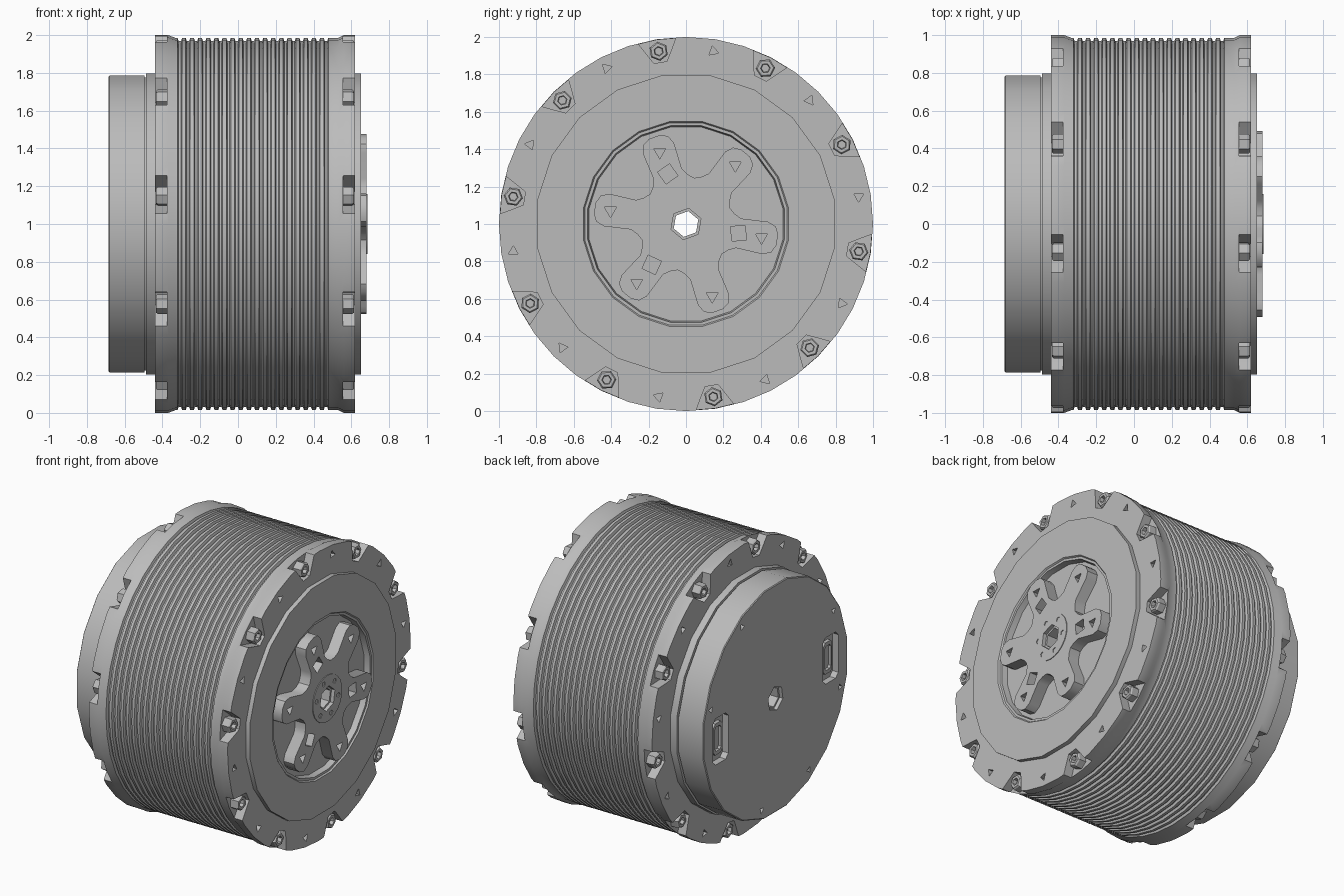
import bpy, bmesh
from math import sin, cos, radians, pi

if "Cube" in bpy.data.objects:
    bpy.data.objects.remove(bpy.data.objects["Cube"], do_unlink=True)

GREY = (0.5, 0.5, 0.5, 1)
metal = bpy.data.materials.new("grey_metal")
metal.use_nodes = True
metal.diffuse_color = GREY
metal.node_tree.nodes["Principled BSDF"].inputs["Base Color"].default_value = GREY

AXIS_Z = 1.0                      # height of the motor axis, which runs along x
BOLT_ANGLES = [27 + 36 * k for k in range(10)]
HOLE_ANGLES = [9 + 36 * k for k in range(10)]
ARM_ANGLES = [50 + 60 * k for k in range(6)]


def polar(r, deg):
    return r * cos(radians(deg)), r * sin(radians(deg))


def ngon(sides, r, centre=(0, 0), start=0):
    pts = [polar(r, start + 360 * i / sides) for i in range(sides)]
    return [(y + centre[0], z + centre[1]) for y, z in pts]


def turned(pts, deg, r=0):
    """Rotate (radial, tangential) points to an angle and push them out by r."""
    c, s = cos(radians(deg)), sin(radians(deg))
    return [((u + r) * c - v * s, (u + r) * s + v * c) for u, v in pts]


def skin(bm, rings, closed=False):
    """Join matching rings of (x, y, z) points into a solid."""
    loops = [[bm.verts.new((x, y, z + AXIS_Z)) for x, y, z in ring] for ring in rings]
    n = len(loops[0])
    pairs = list(zip(loops, loops[1:]))
    if closed:
        pairs.append((loops[-1], loops[0]))
    else:
        bm.faces.new(loops[0])
        bm.faces.new(loops[-1])
    for a, b in pairs:
        for i in range(n):
            j = (i + 1) % n
            bm.faces.new((a[i], a[j], b[j], b[i]))


def prism(bm, pts, x0, x1):
    skin(bm, [[(x, y, z) for y, z in pts] for x in (x0, x1)])


def lathe(bm, profile, sides, start=0, centre=(0, 0), closed=False):
    skin(bm, [[(x, y, z) for y, z in ngon(sides, r, centre, start)] for x, r in profile], closed)


def finish(bm, name, angle=30):
    bmesh.ops.recalc_face_normals(bm, faces=bm.faces)
    mesh = bpy.data.meshes.new(name)
    bm.to_mesh(mesh)
    bm.free()
    mesh.materials.append(metal)
    obj = bpy.data.objects.new(name, mesh)
    bpy.context.collection.objects.link(obj)
    return obj


def select(obj):
    bpy.ops.object.select_all(action="DESELECT")
    obj.select_set(True)
    bpy.context.view_layer.objects.active = obj


def cut(obj, bm):
    """Subtract the solids in bm from the object."""
    cutter = finish(bm, "cutter")
    cutter.hide_render = True
    mod = obj.modifiers.new("cut", "BOOLEAN")
    mod.operation, mod.solver, mod.object = "DIFFERENCE", "EXACT", cutter
    select(obj)
    bpy.ops.object.modifier_apply(modifier=mod.name)
    bpy.data.objects.remove(cutter, do_unlink=True)


def smooth(obj, deg=30):
    select(obj)
    bpy.ops.object.shade_smooth_by_angle(angle=radians(deg))


def both_ends(x):
    return (x, 0.18 - x)          # same depth on the right and left flange


# Ribbed housing with a raised flange at each end
profile = [(-0.44, 0.6), (-0.44, 1.0), (-0.37, 1.0), (-0.33, 0.985)]
pitch = 0.043
for k in range(19):
    x = -0.32 + k * pitch
    profile += [(x, 0.985), (x + 0.006, 0.968), (x + 0.018, 0.968), (x + 0.024, 0.985)]
profile += [(0.53, 0.985), (0.56, 1.0), (0.62, 1.0), (0.62, 0.6)]
bm = bmesh.new()
lathe(bm, profile, 40, closed=True)
housing = finish(bm, "ribbed_housing")

# Open bolt pockets and three-sided holes in both flanges
pocket = [(-0.06, -0.035), (0, -0.07), (0.08, -0.115), (0.08, 0.115), (0, 0.07), (-0.06, 0.035)]
bm = bmesh.new()
for inner, outer in zip(both_ends(0.557), both_ends(0.66)):
    for a in BOLT_ANGLES:
        prism(bm, turned(pocket, a, 0.935), inner, outer)
for inner, outer in zip(both_ends(0.58), both_ends(0.66)):
    for a in HOLE_ANGLES:
        prism(bm, ngon(3, 0.03, polar(0.935, a), a + 20), inner, outer)
cut(housing, bm)
smooth(housing)

# Hex bolts with sockets
bm = bmesh.new()
for side in (0, 1):
    shape = [(both_ends(x)[side], r) for x, r in
             ((0.54, 0.052), (0.605, 0.052), (0.615, 0.044), (0.615, 0.026), (0.59, 0.022))]
    for a in BOLT_ANGLES:
        lathe(bm, shape, 6, a, polar(0.935, a))
finish(bm, "flange_bolts")

# Right cover with a stepped round recess
bm = bmesh.new()
lathe(bm, [(0.5, 0.65), (0.61, 0.65), (0.61, 0.806), (0.65, 0.806), (0.65, 0.555),
           (0.64, 0.548), (0.64, 0.532), (0.6, 0.525)], 20, 9)
cover = finish(bm, "right_cover")
bm = bmesh.new()
prism(bm, ngon(6, 0.085, start=20), 0.4, 0.8)
cut(cover, bm)
smooth(cover)

# Six-armed output spider
arm = [(0.285, -0.08), (0.43, -0.088), (0.475, -0.07), (0.495, -0.03),
       (0.495, 0.03), (0.475, 0.07), (0.43, 0.088), (0.285, 0.08)]
outline = []
for a in ARM_ANGLES:
    outline += turned(arm, a)
    outline += [polar(0.265, a + 22), polar(0.25, a + 30), polar(0.265, a + 38)]
bm = bmesh.new()
prism(bm, outline, 0.58, 0.68)
spider = finish(bm, "output_spider")
bm = bmesh.new()
prism(bm, ngon(6, 0.085, start=20), 0.4, 0.8)
for i, a in enumerate(ARM_ANGLES):
    prism(bm, ngon(3, 0.037, polar(0.41, a), -90), 0.64, 0.8)
    if i % 2:
        prism(bm, ngon(4, 0.055, polar(0.285, a), a + 60), 0.62, 0.8)
cut(spider, bm)
smooth(spider)

# Hub plate with a ring of small holes
bm = bmesh.new()
lathe(bm, [(0.66, 0.16), (0.685, 0.16)], 24)
hub = finish(bm, "hub_plate")
bm = bmesh.new()
prism(bm, ngon(6, 0.085, start=20), 0.4, 0.8)
for a in ARM_ANGLES:
    prism(bm, ngon(5, 0.018, polar(0.12, a), a), 0.67, 0.8)
cut(hub, bm)
smooth(hub)

# Left cap with a thin collar
bm = bmesh.new()
lathe(bm, [(-0.685, 0.79), (-0.68, 0.796), (-0.495, 0.796), (-0.495, 0.785), (-0.488, 0.785),
           (-0.488, 0.806), (-0.42, 0.806)], 20, 9)
cap = finish(bm, "left_cap")
bm = bmesh.new()
prism(bm, ngon(6, 0.085, start=20), -0.8, -0.3)
for a in (15, 60, 150, 195, 240, 282):
    prism(bm, ngon(3, 0.024, polar(0.73, a), a), -0.8, -0.65)
slot = [(-0.085, -0.13), (-0.055, -0.16), (0.055, -0.16), (0.085, -0.13),
        (0.085, 0.13), (0.055, 0.16), (-0.055, 0.16), (-0.085, 0.13)]
for s in (1, -1):
    prism(bm, [(y + s * 0.6, z - s * 0.05) for y, z in slot], -0.8, -0.64)
cut(cap, bm)
smooth(cap)

# Plug sockets inside the cap slots
bm = bmesh.new()
for s in (1, -1):
    outer = [(y * 0.55 + s * 0.6, z * 0.68 - s * 0.05) for y, z in slot]
    inner = [(y * 0.38 + s * 0.6, z * 0.52 - s * 0.05) for y, z in slot]
    skin(bm, [[(x, y, z) for y, z in ring] for x, ring in
              ((-0.63, outer), (-0.665, outer), (-0.665, inner), (-0.645, inner))])
finish(bm, "plug_sockets")

# Hollow shaft through the whole motor
bm = bmesh.new()
lathe(bm, [(-0.66, 0.07), (-0.66, 0.1), (0.66, 0.1), (0.66, 0.07)], 6, 20, closed=True)
finish(bm, "hollow_shaft")
